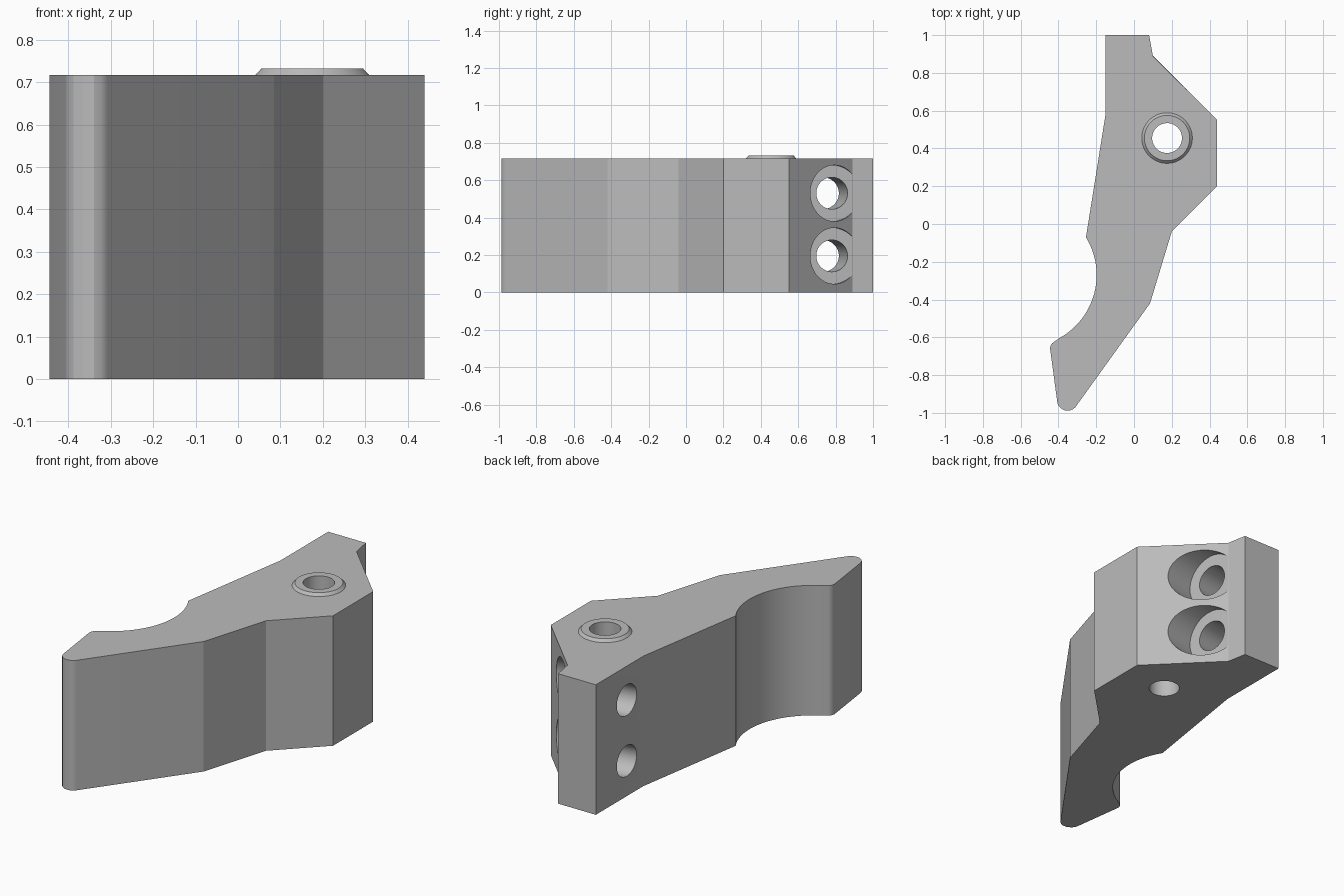
import bpy, bmesh, math
from mathutils import Vector, Matrix

cube = bpy.data.objects.get("Cube")
if cube:
    bpy.data.objects.remove(cube, do_unlink=True)

HEIGHT = 0.717
grey = bpy.data.materials.new("mid grey")
grey.use_nodes = True
grey.diffuse_color = (0.5, 0.5, 0.5, 1)
grey.node_tree.nodes["Principled BSDF"].inputs["Base Color"].default_value = (0.5, 0.5, 0.5, 1)


def make_object(name, bm):
    mesh = bpy.data.meshes.new(name)
    bmesh.ops.recalc_face_normals(bm, faces=bm.faces)
    bm.to_mesh(mesh)
    bm.free()
    mesh.materials.append(grey)
    obj = bpy.data.objects.new(name, mesh)
    bpy.context.collection.objects.link(obj)
    return obj


def cylinder(name, base, axis, length, r1, r2=None):
    """Cylinder or cone that starts at base and runs along axis."""
    axis = Vector(axis).normalized()
    turn = Vector((0, 0, 1)).rotation_difference(axis).to_matrix().to_4x4()
    bm = bmesh.new()
    bmesh.ops.create_cone(bm, cap_ends=True, segments=64, radius1=r1,
                          radius2=r1 if r2 is None else r2, depth=length,
                          matrix=Matrix.Translation(Vector(base) + axis * length / 2) @ turn)
    return make_object(name, bm)


def fillet(before, corner, after, radius, steps=10):
    """Points of a round that replaces a sharp corner."""
    p, c, n = Vector(before), Vector(corner), Vector(after)
    u, v = (p - c).normalized(), (n - c).normalized()
    half = u.angle(v) / 2
    centre = c + (u + v).normalized() * radius / math.sin(half)
    start = c + u * radius / math.tan(half) - centre
    end = c + v * radius / math.tan(half) - centre
    return [centre + start.lerp(end, i / steps).normalized() * radius
            for i in range(steps + 1)]


def boolean(target, tool, operation):
    mod = target.modifiers.new(tool.name, 'BOOLEAN')
    mod.operation = operation
    mod.solver = 'EXACT'
    mod.object = tool
    bpy.context.view_layer.objects.active = target
    bpy.ops.object.modifier_apply(modifier=mod.name)
    bpy.data.objects.remove(tool, do_unlink=True)


# Outline of the lever: straight back, rounded tip, finger recess
straight = [(-0.15, 0.585), (-0.15, 1), (0.08, 1), (0.10, 0.89), (0.44, 0.55),
            (0.44, 0.20), (0.20, -0.04), (0.085, -0.42)]
tip, heel = (-0.388, -1.078), (-0.447, -0.64)
centre, radius = Vector((-0.58, -0.27)), 0.382
a0, a1 = math.radians(-61), math.radians(31.5)
recess = [centre + radius * Vector((math.cos(a), math.sin(a)))
          for a in (a0 + (a1 - a0) * i / 28 for i in range(29))]
outline = [Vector(p) for p in straight]
outline += fillet(straight[-1], tip, heel, 0.055)
outline += fillet(tip, heel, recess[0], 0.04)
outline += recess

# Lever body
bm = bmesh.new()
face = bm.faces.new([bm.verts.new((p.x, p.y, 0)) for p in outline])
top = bmesh.ops.extrude_face_region(bm, geom=[face])["geom"]
bmesh.ops.translate(bm, vec=(0, 0, HEIGHT),
                    verts=[v for v in top if isinstance(v, bmesh.types.BMVert)])
body = make_object("lever_body", bm)

# Raised collar and pivot hole
px, py = 0.175, 0.455
boolean(body, cylinder("collar", (px, py, HEIGHT - 0.0001), (0, 0, 1), 0.015, 0.134, 0.12), 'UNION')
boolean(body, cylinder("pivot_hole", (px, py, -0.1), (0, 0, 1), 1, 0.079), 'DIFFERENCE')

# Two counterbored bolt holes, square to the short flat beside the back
axis = Vector((0.11, 0.02, 0)).normalized()
for z in (0.195, 0.53):
    seat = Vector((0.12, 0.78, z))
    boolean(body, cylinder("counterbore", seat + axis * 0.001, axis, 0.6, 0.15), 'DIFFERENCE')
    boolean(body, cylinder("bolt_hole", seat - axis * 0.5, axis, 0.8, 0.085), 'DIFFERENCE')

# Smooth rounds, crisp edges
bpy.ops.object.select_all(action='DESELECT')
body.select_set(True)
bpy.context.view_layer.objects.active = body
bpy.ops.object.shade_smooth_by_angle(angle=math.radians(15))
